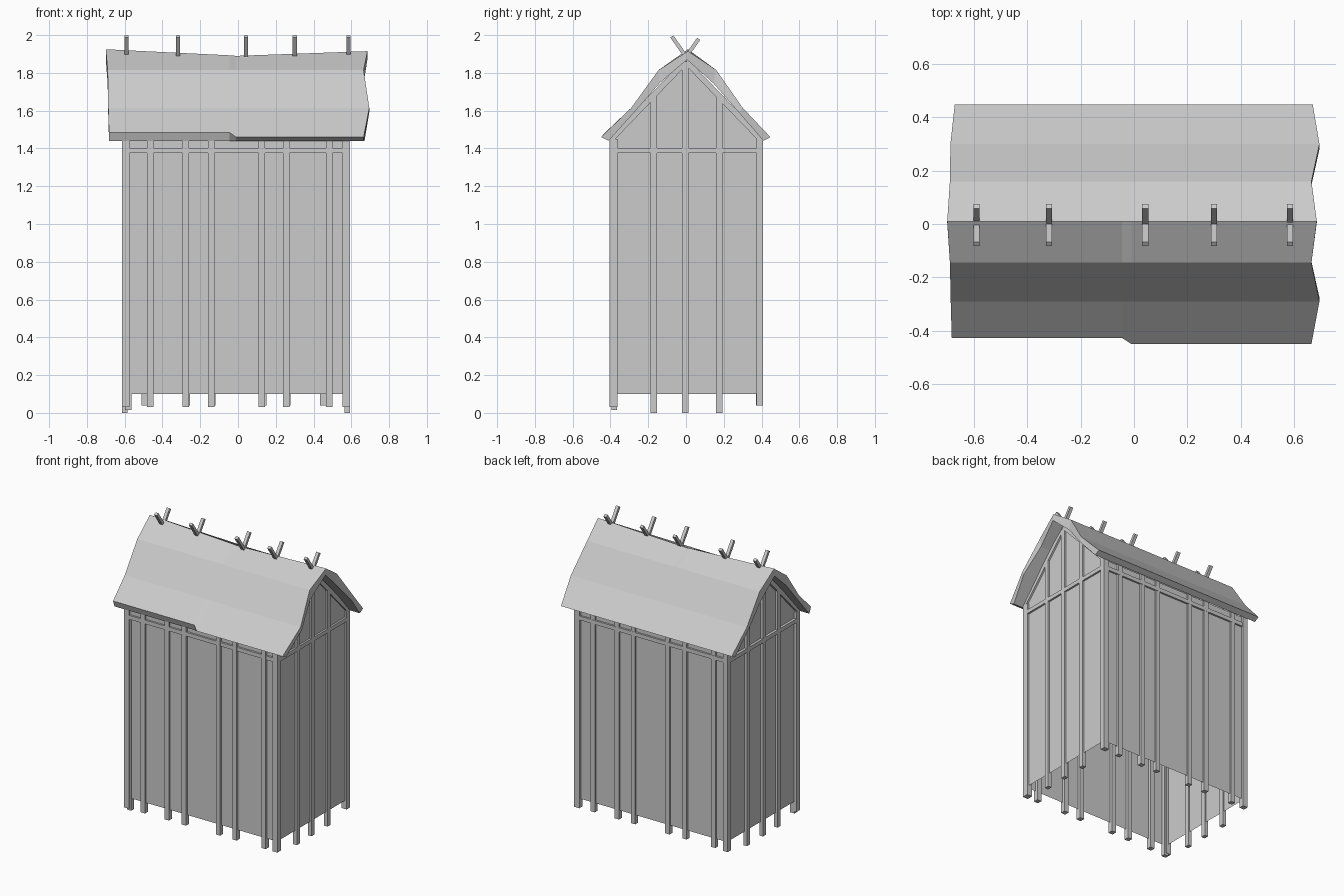
import bpy, bmesh
from math import atan2
from mathutils import Vector


def mesh_object(name, verts, faces):
    me = bpy.data.meshes.new(name)
    me.from_pydata(verts, [], faces)
    bm = bmesh.new()
    bm.from_mesh(me)
    bmesh.ops.recalc_face_normals(bm, faces=bm.faces)
    bm.to_mesh(me)
    bm.free()
    ob = bpy.data.objects.new(name, me)
    bpy.context.collection.objects.link(ob)
    return ob


def box(name, x0, x1, y0, y1, z0, z1):
    v = [(x, y, z) for x in (x0, x1) for y in (y0, y1) for z in (z0, z1)]
    f = [(0, 1, 3, 2), (4, 6, 7, 5), (0, 4, 5, 1), (2, 3, 7, 6), (0, 2, 6, 4), (1, 5, 7, 3)]
    return mesh_object(name, v, f)


def beam(name, x, a, b, wx, wt):
    """Square beam lying in the plane x, from (y, z) a to b."""
    a, b = Vector(a), Vector(b)
    d = b - a
    ob = box(name, -wx / 2, wx / 2, 0, d.length, -wt / 2, wt / 2)
    ob.location = (x, a.x, a.y)
    ob.rotation_euler.x = atan2(d.y, d.x)
    return ob


# wall shell, open underneath, with gabled ends
section = [(-0.39, 0.1), (-0.39, 1.45), (0, 1.865), (0.39, 1.45), (0.39, 0.1)]
wv = [(x, y, z) for x in (-0.595, 0.58) for y, z in section]
mesh_object("walls", wv, [(0, 1, 2, 3, 4), (9, 8, 7, 6, 5), (0, 5, 6, 1), (3, 8, 9, 4)])

# posts along the front and back
for x in (-0.465, -0.277, -0.142, 0.126, 0.256, 0.484):
    box("front_post", x - 0.017, x + 0.017, -0.405, -0.37, 0.03, 1.46)
for x in (-0.495, -0.27, -0.135, 0.135, 0.262, 0.452):
    box("back_post", x - 0.017, x + 0.017, 0.37, 0.402, 0.04, 1.46)

# corner posts
for x0, x1 in ((-0.613, -0.575), (0.553, 0.593)):
    box("front_corner_post", x0, x1, -0.405, -0.362, 0.03, 1.45)
    box("back_corner_post", x0, x1, 0.372, 0.408, 0.04, 1.45)
box("short_front_post", -0.597, -0.563, -0.395, -0.365, 0.015, 1.4)

# gable ends: studs, tie rail and sloping rafters
for x0, x1 in ((-0.613, -0.585), (0.565, 0.593)):
    for y in (-0.17, -0.005, 0.175):
        box("gable_stud", x0, x1, y - 0.017, y + 0.017, 0.0, 1.84 - abs(y) * 0.92)
    box("gable_rail", x0, x1, -0.4, 0.4, 1.375, 1.403)
    for s in (-1, 1):
        beam("gable_rafter", (x0 + x1) / 2, (s * 0.4, 1.445), (0, 1.86), x1 - x0, 0.03)

# long rails under the eaves
for s in (-1, 1):
    box("eave_rail", -0.605, 0.588, s * 0.39 - 0.013, s * 0.39 + 0.013, 1.375, 1.403)

# roof shell with uneven ridge and stepped front eave
outer = [(-0.45, 1.46), (-0.29, 1.615), (-0.145, 1.815), (0.01, 0),
         (0.16, 1.815), (0.30, 1.615), (0.447, 1.46)]
inner = [(-0.41, 1.44), (-0.275, 1.59), (-0.14, 1.745), (0.005, 1.87),
         (0.145, 1.745), (0.28, 1.59), (0.41, 1.44)]
stations = [(-0.683, -0.687, -0.69, -0.70, -0.69, -0.688, -0.672),
            [-0.045] * 7, [-0.01] * 7,
            (0.665, 0.695, 0.665, 0.685, 0.665, 0.695, 0.67)]
ridge = (1.925, 1.893, 1.89, 1.915)
verts = []
for k, xs in enumerate(stations):
    top = list(outer)
    top[3] = (0.01, ridge[k])
    if k < 2:
        top[0] = (-0.427, 1.485)
    loop = list(zip(xs, top)) + list(zip(xs, inner))[::-1]
    verts += [(x, y, z) for x, (y, z) in loop]
faces = [(k * 14 + i, k * 14 + (i + 1) % 14, k * 14 + 14 + (i + 1) % 14, k * 14 + 14 + i)
         for k in range(3) for i in range(14)]
for k in (0, 42):
    faces += [(k + i, k + i + 1, k + 12 - i, k + 13 - i) for i in range(6)]
mesh_object("roof", verts, faces)

# crossed sticks on the ridge
for x in (-0.59, -0.318, 0.042, 0.30, 0.585):
    beam("ridge_stick", x, (0.025, 1.85), (-0.075, 1.993), 0.023, 0.02)
    beam("ridge_stick", x, (-0.025, 1.85), (0.067, 1.98), 0.023, 0.02)
